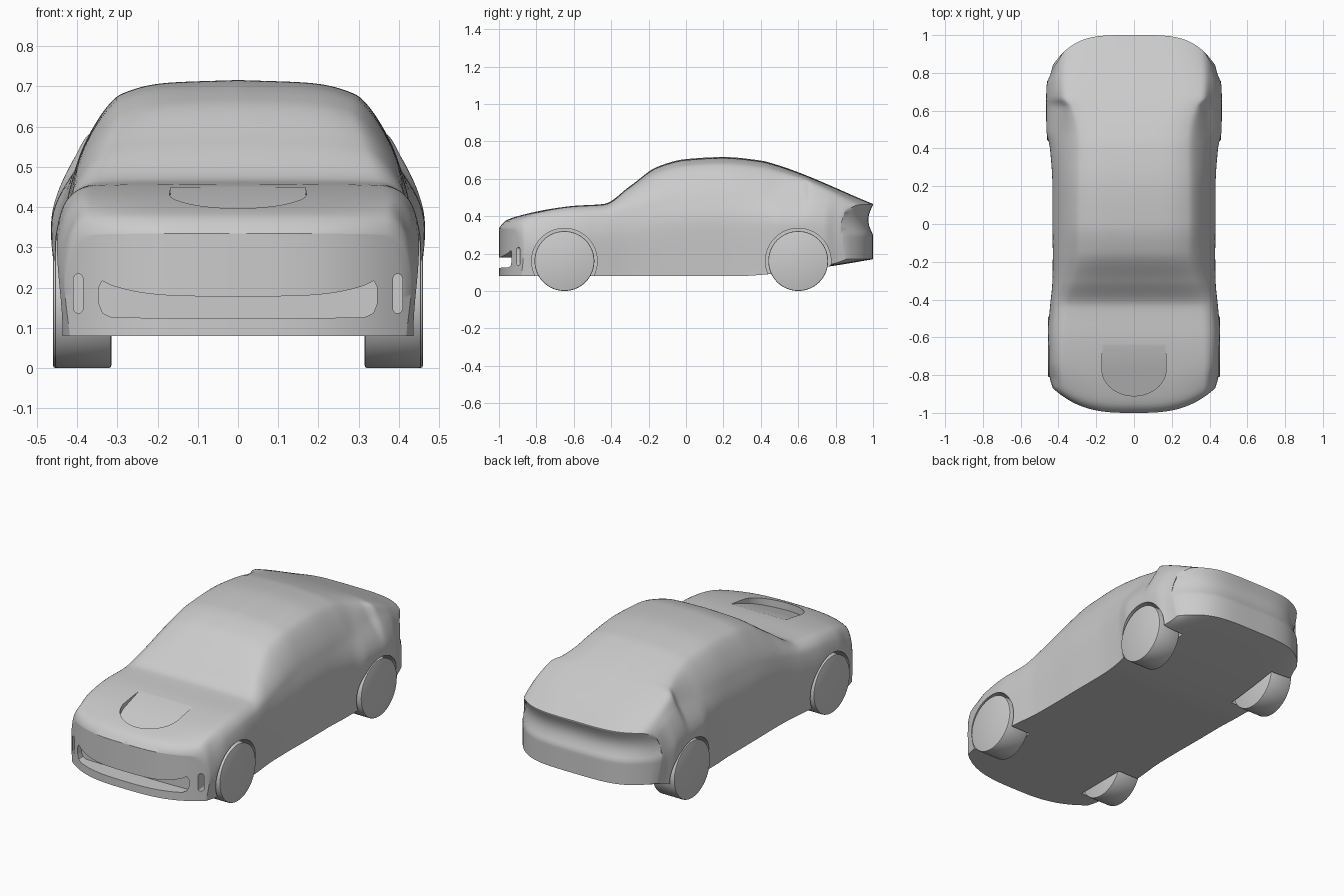
import bpy, bmesh
from math import pi, sin, cos, radians
from mathutils import Matrix

default = bpy.data.objects.get("Cube")
if default:
    bpy.data.objects.remove(default)

grey = bpy.data.materials.new("plain_grey")
grey.use_nodes = True
grey.diffuse_color = (0.6, 0.6, 0.6, 1)
grey.node_tree.nodes["Principled BSDF"].inputs["Base Color"].default_value = (0.6, 0.6, 0.6, 1)


def smooth_curve(keys, values, at):
    """Smooth interpolation without overshoot."""
    last = len(keys) - 1
    secant = [(values[i + 1] - values[i]) / (keys[i + 1] - keys[i]) for i in range(last)]

    def slope(i):
        if i == 0 or i == last:
            return secant[min(i, last - 1)]
        a, b = secant[i - 1], secant[i]
        return 2 * a * b / (a + b) if a * b > 0 else 0

    i = 0
    while i < last - 1 and at > keys[i + 1]:
        i += 1
    span = keys[i + 1] - keys[i]
    t = (at - keys[i]) / span
    return ((1 + 2 * t) * (1 - t) ** 2 * values[i] + t * t * (3 - 2 * t) * values[i + 1]
            + span * (t * (1 - t) ** 2 * slope(i) - t * t * (1 - t) * slope(i + 1)))


def new_object(name, bm):
    bmesh.ops.recalc_face_normals(bm, faces=bm.faces)
    mesh = bpy.data.meshes.new(name)
    bm.to_mesh(mesh)
    bm.free()
    obj = bpy.data.objects.new(name, mesh)
    bpy.context.collection.objects.link(obj)
    mesh.materials.append(grey)
    return obj


def activate(obj):
    bpy.ops.object.select_all(action="DESELECT")
    obj.select_set(True)
    bpy.context.view_layer.objects.active = obj


def add_grid(bm, rows):
    verts = [[bm.verts.new(p) for p in row] for row in rows]
    for a, b in zip(verts, verts[1:]):
        for i in range(len(a) - 1):
            bm.faces.new((a[i], a[i + 1], b[i + 1], b[i]))


def prism(name, outline, axis):
    """Closed solid from a loop of points pushed along an axis."""
    bm = bmesh.new()
    face = bm.faces.new([bm.verts.new(p) for p in outline])
    extruded = bmesh.ops.extrude_face_region(bm, geom=[face])["geom"]
    bmesh.ops.translate(bm, vec=axis, verts=[g for g in extruded if isinstance(g, bmesh.types.BMVert)])
    return new_object(name, bm)


def cylinder(name, x, y, z, radius, width, bevel=0):
    bm = bmesh.new()
    turn = Matrix.Translation((x, y, z)) @ Matrix.Rotation(pi / 2, 4, "Y")
    bmesh.ops.create_cone(bm, cap_ends=True, segments=64, radius1=radius, radius2=radius,
                          depth=width, matrix=turn)
    if bevel:
        rims = [e for e in bm.edges if any(len(f.verts) > 4 for f in e.link_faces)]
        bmesh.ops.bevel(bm, geom=rims, offset=bevel, segments=2, profile=0.5, affect="EDGES")
    return new_object(name, bm)


# Stations: y, widest half width, shoulder half width, shoulder z, roof edge half width, top z
stations = [
    (-1, .43, .415, .29, .37, .335),
    (-.97, .435, .42, .32, .37, .372),
    (-.9, .445, .42, .345, .37, .4),
    (-.75, .455, .43, .385, .37, .435),
    (-.6, .457, .43, .41, .365, .455),
    (-.44, .445, .42, .42, .35, .465),
    (-.3, .432, .412, .44, .315, .56),
    (-.15, .43, .405, .48, .285, .665),
    (0, .432, .4, .505, .29, .705),
    (.2, .432, .4, .51, .29, .716),
    (.4, .445, .395, .515, .285, .697),
    (.5, .464, .39, .515, .29, .67),
    (.62, .465, .39, .515, .325, .627),
    (.67, .465, .408, .52, .36, .607),
    (.78, .462, .41, .5, .362, .56),
    (.9, .44, .41, .455, .36, .507),
    (1, .43, .405, .425, .36, .465),
]
columns = list(zip(*stations))


def warp(x, y, z):
    """Rounds the nose and tail in plan and hollows the tail below its lip."""
    t = max(0, abs(y) - .6) / .4
    if y < 0:
        y += .15 * t * t * abs(x / .45) ** 3
    else:
        y -= .16 * t * t * abs(x / .43) ** 4
        if t > .9 and .3 < z < .46:
            y -= .025 * sin((z - .3) / .16 * pi) * (t - .9) * 10
    return x, y, z


def section(y):
    """Right half of the body outline, from sill to roof centre."""
    w, ws, zs, wr, zt = [smooth_curve(columns[0], c, y) for c in columns[1:]]
    base = .08 + (.09 * ((y - .3) / .7) ** 1.4 if y > .3 else 0)
    drop = .004 + .12 * max(0, zt - .46)
    xs = (w - .012, w, ws, wr, .6 * wr, 0)
    zs = (base, max(base + .1, .68 * zs), zs, zt - drop, zt - .2 * drop, zt)
    samples = [i / 10 for i in range(51)]
    return [(smooth_curve(range(6), xs, t), y, smooth_curve(range(6), zs, t)) for t in samples]


# Body shell
count = 120
sections = [section(-1 + 2 * i / count) for i in range(count + 1)]
spans = [i / 16 - 1 for i in range(33)]


def across(p):
    return [warp(p[0] * s, p[1], p[2]) for s in spans]


bm = bmesh.new()
for side in (-1, 1):
    add_grid(bm, [[warp(side * x, y, z) for x, y, z in half] for half in sections])
add_grid(bm, [across(half[0]) for half in sections])
for end in (sections[0], sections[-1]):
    add_grid(bm, [across(p) for p in end])
bmesh.ops.remove_doubles(bm, verts=bm.verts, dist=1e-5)
bmesh.ops.dissolve_degenerate(bm, edges=bm.edges, dist=1e-6)
body = new_object("body", bm)

cutters = []

# Wheels and their arches
wheels = {"front": -.65, "rear": .6}
for place, y in wheels.items():
    for side, label in ((1, "left"), (-1, "right")):
        outer = .455 if place == "front" else .46
        cylinder(f"{place}_{label}_wheel", side * (outer - .07), y, .16, .16, .14, .006)
        cutters.append(cylinder("arch_cutter", side * .41, y, .16, .175, .2))

# Wide smiling intake in the nose
upper = [(x / 20 * .35, .178 + .042 * abs(x / 20) ** 4) for x in range(-18, 19)]
lower = [(x / 20 * .35, .123 + .004 * abs(x / 20) ** 2) for x in range(18, -19, -1)]
right_end = [(.338, .217), (.346, .2), (.346, .16), (.336, .136)]
left_end = [(-x, z) for x, z in reversed(right_end)]
outline = [(x, -1.1, z) for x, z in upper + right_end + lower + left_end]
cutters.append(prism("intake_cutter", outline, (0, .2, 0)))

# Narrow upright slots beside the intake
for side in (-1, 1):
    angles = [2 * pi * i / 24 for i in range(24)]
    outline = [(side * .397 + .012 * cos(a), -1.1, .185 + .014 * sin(a) + (.035 if sin(a) > 0 else -.035))
               for a in angles]
    cutters.append(prism("slot_cutter", outline, (0, .27, 0)))

# Bonnet vent, deepest under its curved front lip
arc = [(.17 * cos(a), -.77 - .14 * sin(a)) for a in [pi * i / 32 for i in range(33)]]
plan = arc + [(-.165, -.55), (.165, -.55)]
outline = [(x, y, .355 + (y + .91) * .36) for x, y in plan]
cutters.append(prism("vent_cutter", outline, (0, 0, .3)))

activate(body)
for cutter in cutters:
    cut = body.modifiers.new("cut", "BOOLEAN")
    cut.operation = "DIFFERENCE"
    cut.solver = "EXACT"
    cut.object = cutter
    bpy.ops.object.modifier_apply(modifier=cut.name)
for cutter in cutters:
    bpy.data.objects.remove(cutter)

# Shading
for obj in bpy.context.collection.objects:
    if obj == body or obj.name.endswith("_wheel"):
        activate(obj)
        bpy.ops.object.shade_smooth_by_angle(angle=radians(32))
